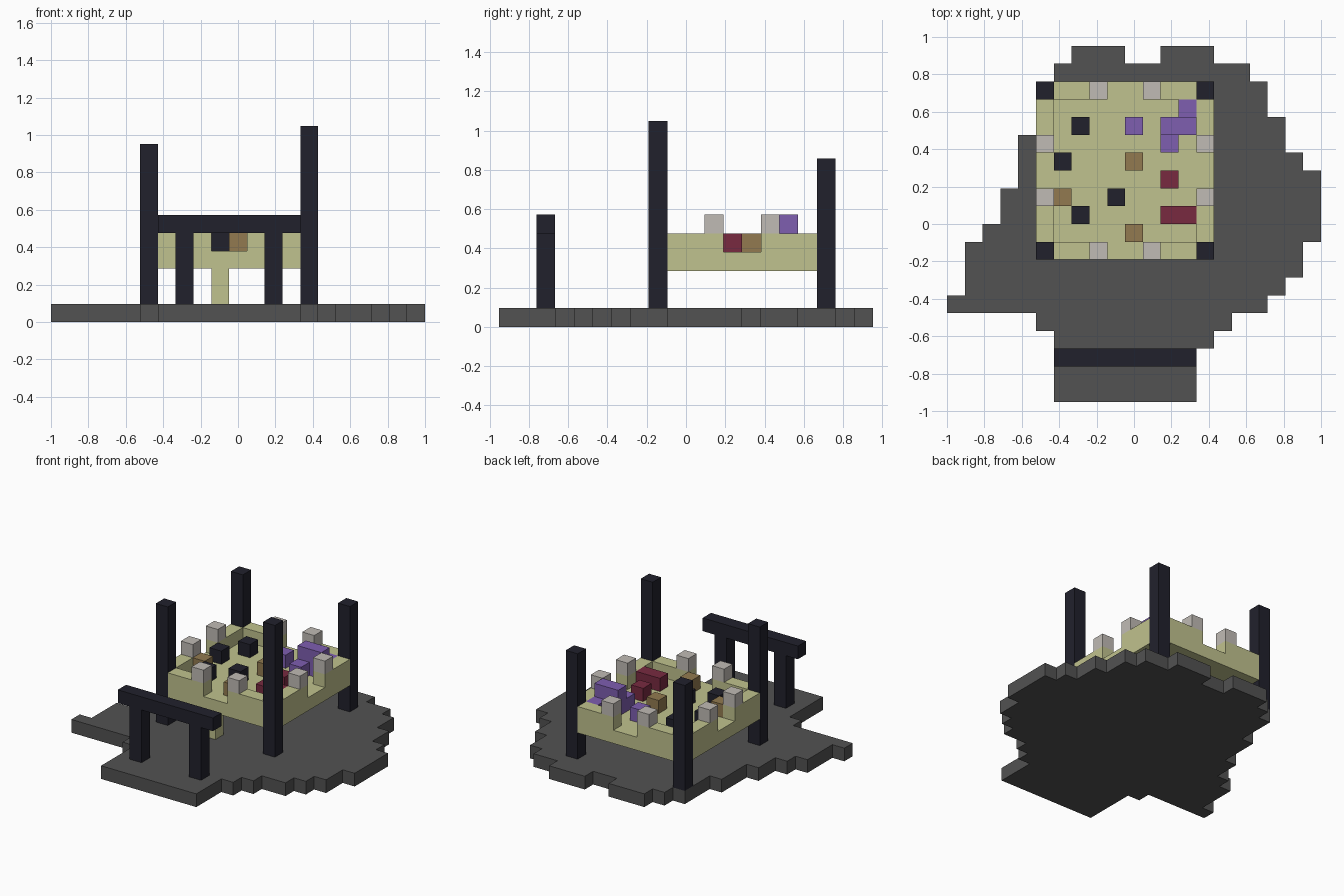
import bpy
import bmesh

U = 2 / 21          # one block
ROWS = 20           # blocks from front to back

old = bpy.data.objects.get("Cube")
if old:
    bpy.data.objects.remove(old, do_unlink=True)


def material(name, rgb):
    linear = [(c / 255 / 12.92) if c < 11 else ((c / 255 + 0.055) / 1.055) ** 2.4 for c in rgb]
    mat = bpy.data.materials.new(name)
    mat.use_nodes = True
    mat.diffuse_color = (*linear, 1)
    mat.node_tree.nodes["Principled BSDF"].inputs["Base Color"].default_value = (*linear, 1)
    return mat


grey = material("stone grey", (82, 82, 82))
sand = material("pale sand", (192, 194, 142))
dark = material("dark navy", (33, 33, 44))
white = material("light grey", (192, 187, 181))
purple = material("purple", (126, 94, 176))
red = material("dark red", (120, 42, 64))
brown = material("brown", (146, 122, 80))


def slab(name, rows, bottom, top, mat):
    """Extrude a plan given as {row: [(first column, end column), ...]}."""
    bm = bmesh.new()
    for j, spans in rows.items():
        for first, end in spans:
            for i in range(first, end):
                corners = [(i, j), (i + 1, j), (i + 1, j + 1), (i, j + 1)]
                bm.faces.new([bm.verts.new((x * U - 1, (y - ROWS / 2) * U, bottom * U))
                              for x, y in corners])
    bmesh.ops.remove_doubles(bm, verts=bm.verts, dist=U / 100)
    plan = bm.faces[:]
    grown = bmesh.ops.extrude_face_region(bm, geom=plan, use_keep_orig=True)["geom"]
    lifted = [v for v in grown if isinstance(v, bmesh.types.BMVert)]
    bmesh.ops.translate(bm, verts=lifted, vec=(0, 0, (top - bottom) * U))
    bmesh.ops.recalc_face_normals(bm, faces=bm.faces)
    bmesh.ops.dissolve_limit(bm, angle_limit=0.01, verts=bm.verts, edges=bm.edges)
    mesh = bpy.data.meshes.new(name)
    bm.to_mesh(mesh)
    bm.free()
    mesh.materials.append(mat)
    obj = bpy.data.objects.new(name, mesh)
    bpy.context.collection.objects.link(obj)
    return obj


def block(name, i, j, bottom, top, mat, width=1):
    return slab(name, {j: [(i, i + width)]}, bottom, top, mat)


# Ragged ground, row by row from the front
lefts = [6, 6, 6, 6, 5, 0, 1, 1, 1, 2, 3, 3, 4, 4, 4, 5, 5, 5, 6]
rights = [14, 14, 14, 15, 16, 18, 19, 20, 20, 21, 21, 21, 21, 20, 19, 19, 18, 18, 17]
ground = {j: [span] for j, span in enumerate(zip(lefts, rights))}
ground[19] = [(7, 10), (12, 15)]
slab("ground", ground, 0, 1, grey)

# Raised platform with a low rim, open in the middle of each side
floor = {j: [(6, 14) if j in (8, 17) else (5, 15)] for j in range(8, 18)}
slab("platform_floor", floor, 3, 4, sand)
rim = {j: [(5, 6), (14, 15)] for j in range(9, 17) if j not in (12, 13)}
rim[8] = rim[17] = [(6, 9), (11, 14)]
slab("platform_rim", rim, 4, 5, sand)
block("platform_support", 9, 8, 1, 3, sand)

# Corner posts of uneven height
for name, i, j, top in (("front_right", 5, 8, 10), ("front_left", 14, 8, 11),
                        ("back_right", 5, 17, 9), ("back_left", 14, 17, 9)):
    block(name + "_post", i, j, 1, top, dark)

# Gate at the entrance
for side, i in (("right", 7), ("left", 12)):
    block("gate_leg_" + side, i, 2, 1, 5, dark)
block("gate_beam", 6, 2, 5, 6, dark, width=8)

# Pale merlons beside each rim opening
for i in (8, 11):
    for j in (8, 17):
        block("merlon", i, j, 5, 6, white)
for j in (11, 14):
    for i in (5, 14):
        block("merlon", i, j, 5, 6, white)

# Loose blocks on the platform
for name, mat, cells in (
        ("dark_block", dark, [(7, 15), (6, 13), (9, 11), (7, 10)]),
        ("brown_block", brown, [(10, 13), (6, 11), (10, 9)]),
        ("purple_block", purple, [(10, 15), (13, 16), (12, 14)]),
        ("red_block", red, [(12, 12)])):
    for i, j in cells:
        block(name, i, j, 4, 5, mat)
block("red_long_block", 12, 10, 4, 5, red, width=2)
block("purple_tall_block", 12, 15, 4, 6, purple, width=2)
